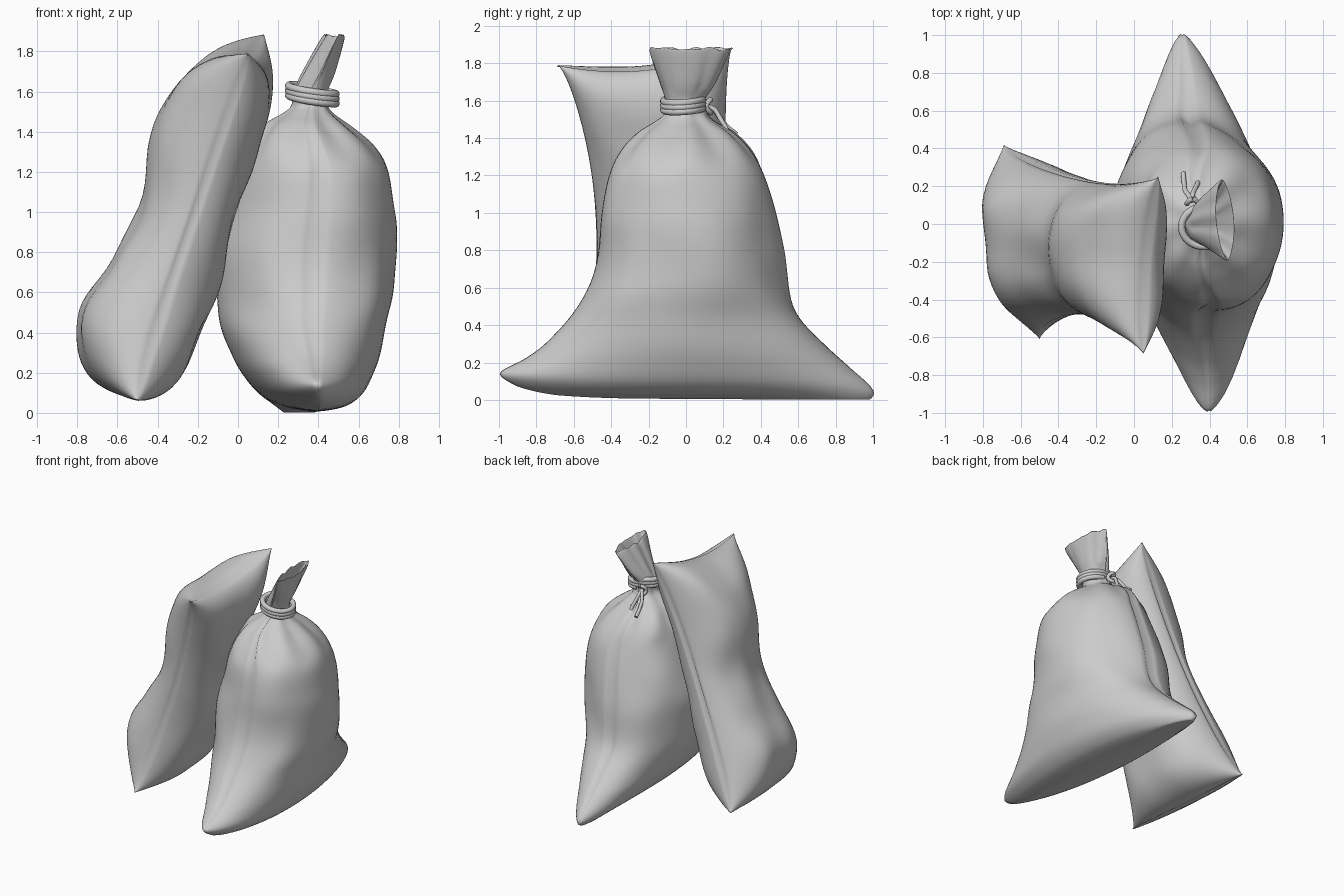
import bpy, bmesh
from math import sin, cos, pi
from mathutils import Vector, noise

if "Cube" in bpy.data.objects:
    bpy.data.objects.remove(bpy.data.objects["Cube"])


def sample(rows, t):
    """Smooth (Catmull-Rom) lookup in a list of key rows, t from 0 to 1."""
    f = t * (len(rows) - 1)
    i = min(int(f), len(rows) - 2)
    f -= i
    last = len(rows) - 1
    a, b, c, d = (rows[max(0, min(last, i + k))] for k in (-1, 0, 1, 2))
    return [q + .5 * f * (r - p + f * (2*p - 5*q + 4*r - s + f * (3*(q - r) + s - p)))
            for p, q, r, s in zip(a, b, c, d)]


def finish(name, bm):
    bmesh.ops.remove_doubles(bm, verts=bm.verts, dist=1e-5)
    bmesh.ops.recalc_face_normals(bm, faces=bm.faces)
    for f in bm.faces:
        f.smooth = True
    me = bpy.data.meshes.new(name)
    bm.to_mesh(me)
    bm.free()
    ob = bpy.data.objects.new(name, me)
    bpy.context.collection.objects.link(ob)


def skin(bm, rows, closed):
    """Quads between successive rows of vertices."""
    for a, b in zip(rows, rows[1:]):
        n = len(a)
        for j in range(n if closed else n - 1):
            k = (j + 1) % n
            bm.faces.new((a[j], a[k], b[k], b[j]))


def cord(name, pts, radius):
    cu = bpy.data.curves.new(name, 'CURVE')
    cu.dimensions = '3D'
    cu.bevel_depth = radius
    cu.bevel_resolution = 3
    cu.use_fill_caps = True
    sp = cu.splines.new('POLY')
    sp.points.add(len(pts) - 1)
    for p, co in zip(sp.points, pts):
        p.co = (*co, 1)
    sp.use_smooth = True
    bpy.context.collection.objects.link(bpy.data.objects.new(name, cu))


# Tied sack: rings of z, centre x, centre y, half x, half y, lens power
profile = [
    (.006, .38, .08, .002, .78, 1.2), (.016, .385, .05, .08, .87, 1.25),
    (.04, .38, .02, .165, .95, 1.3), (.10, .365, .0, .255, 1.0, 1.35),
    (.20, .35, .0, .325, .87, 1.2), (.30, .34, .0, .37, .75, 1.1),
    (.45, .325, .0, .415, .61, 1.0), (.60, .335, .01, .44, .535, .97),
    (.80, .345, .03, .445, .49, .95), (1.0, .365, .02, .42, .46, .95),
    (1.2, .375, .0, .37, .42, .95), (1.33, .355, .0, .305, .35, 1),
    (1.43, .335, .0, .21, .25, 1), (1.49, .345, -.005, .125, .155, 1),
    (1.53, .355, .0, .09, .115, 1), (1.60, .36, -.005, .085, .105, 1),
    (1.70, .405, .01, .08, .15, 1.2), (1.86, .475, .02, .055, .21, 1.3),
    (1.855, .475, .02, .04, .19, 1.3), (1.70, .405, .01, .02, .09, 1)]
bm = bmesh.new()
rings = []
N, SEG = 95, 72
for i in range(N + 1):
    z, cx, cy, hx, hy, p = sample(profile, i / N)
    ring = []
    for j in range(SEG):
        t = 2 * pi * j / SEG
        s, c = sin(t), cos(t)
        # Gathered folds below the tie, soft dents elsewhere
        gather = max(0, 1 - abs(z - 1.42) / .2)
        k = 1 + .06 * gather * cos(8 * t + .6)
        k += .05 * noise.noise(Vector((s * 1.5, c * 1.5, z * 3))) * min(1, z * 2)
        y = cy + hy * c * k
        low = max(0, 1 - z / .5)
        x = cx + max(hx, .002) * abs(s) ** p * (1 if s > 0 else -1) * k - .07 * y
        x -= .05 * y * y * low
        z2 = max(.001, z - .06 * y ** 3 * low)
        if z > 1.65:                         # uneven cloth rim
            z2 += .02 * noise.noise(Vector((s * 2, c * 3, 1)))
        if j % (SEG // 2) == 0 and i < 84:
            y -= min(.03, z * .1) * c        # seam groove
        ring.append(bm.verts.new((x, y, z2)))
    rings.append(ring)
skin(bm, rings, True)
bm.faces.new(rings[0])
bm.faces.new(rings[-1])
finish("tied_sack", bm)

# Leaning sack: pillow between four corners, one grid per face
FB, BB = Vector((-.5, -.61, .06)), Vector((-.69, .42, .14))
FT, BT = Vector((.05, -.69, 1.79)), Vector((.13, .25, 1.885))
left_bulge = [(.28,), (.32,), (.27,), (.23,), (.30,), (.32,), (.27,)]
right_bulge = [(.26,), (.28,), (.27,), (.24,), (.21,), (.20,), (.19,)]
NU, NV = 36, 48
bm = bmesh.new()
for sign, bulge in ((-1, left_bulge), (1, right_bulge)):
    rows = []
    for i in range(NV + 1):
        v = .5 - .5 * cos(pi * i / NV)
        row = []
        for j in range(NU + 1):
            u = .5 - .5 * cos(pi * j / NU)
            a, b = abs(2 * u - 1), abs(2 * v - 1)
            across = (BB - FB).lerp(BT - FT, v)
            up = (FT - FB).lerp(BT - BB, u)
            co = FB.lerp(BB, u).lerp(FT.lerp(BT, u), v)
            n = across.cross(up).normalized()
            # Edges pulled in between the corner points, plus the seam groove
            side = .17 * (1 - u) - .10 * u
            side += .02 * ((j == 0) - (j == NU))
            ends = -.01 * (1 - v) - .07 * v
            co += across.normalized() * (side * sin(pi * v) ** .65)
            co += up.normalized() * (ends * sin(pi * u) + .01 * ((i == 0) - (i == NV)))
            f = max(0, 1 - a ** 2.8) ** .56 * max(0, 1 - b ** 7) ** .5
            f *= 1 + .12 * noise.noise(Vector((u * 3, v * 6, sign * 2.3)))
            row.append(bm.verts.new(co + n * (sign * sample(bulge, v)[0] * f)))
        rows.append(row)
    skin(bm, rows, False)
finish("leaning_sack", bm)

# Cord wound three times around the neck
coil = []
for i in range(121):
    t = 2 * pi * 3 * i / 120
    coil.append((.37 + .118 * sin(t), -.015 + .105 * cos(t),
                 1.55 + .07 * i / 120 + .018 * sin(t + 2.5)))
cord("neck_cord", coil, .019)

# Knot loop and two hanging tails at the back
knot = [(.31 + .03 * sin(2 * pi * i / 20), .12 + .012 * cos(4 * pi * i / 20),
         1.57 + .035 * cos(2 * pi * i / 20)) for i in range(21)]
cord("knot", knot, .014)
tails = {
    "cord_tail_long": [(.31, .12, 1.57), (.31, .155, 1.55), (.32, .18, 1.51), (.335, .21, 1.46), (.34, .23, 1.41)],
    "cord_tail_short": [(.31, .12, 1.57), (.29, .15, 1.55), (.27, .18, 1.51), (.265, .22, 1.46), (.26, .27, 1.42)]}
for name, keys in tails.items():
    cord(name, [sample(keys, i / 20) for i in range(21)], .013)
